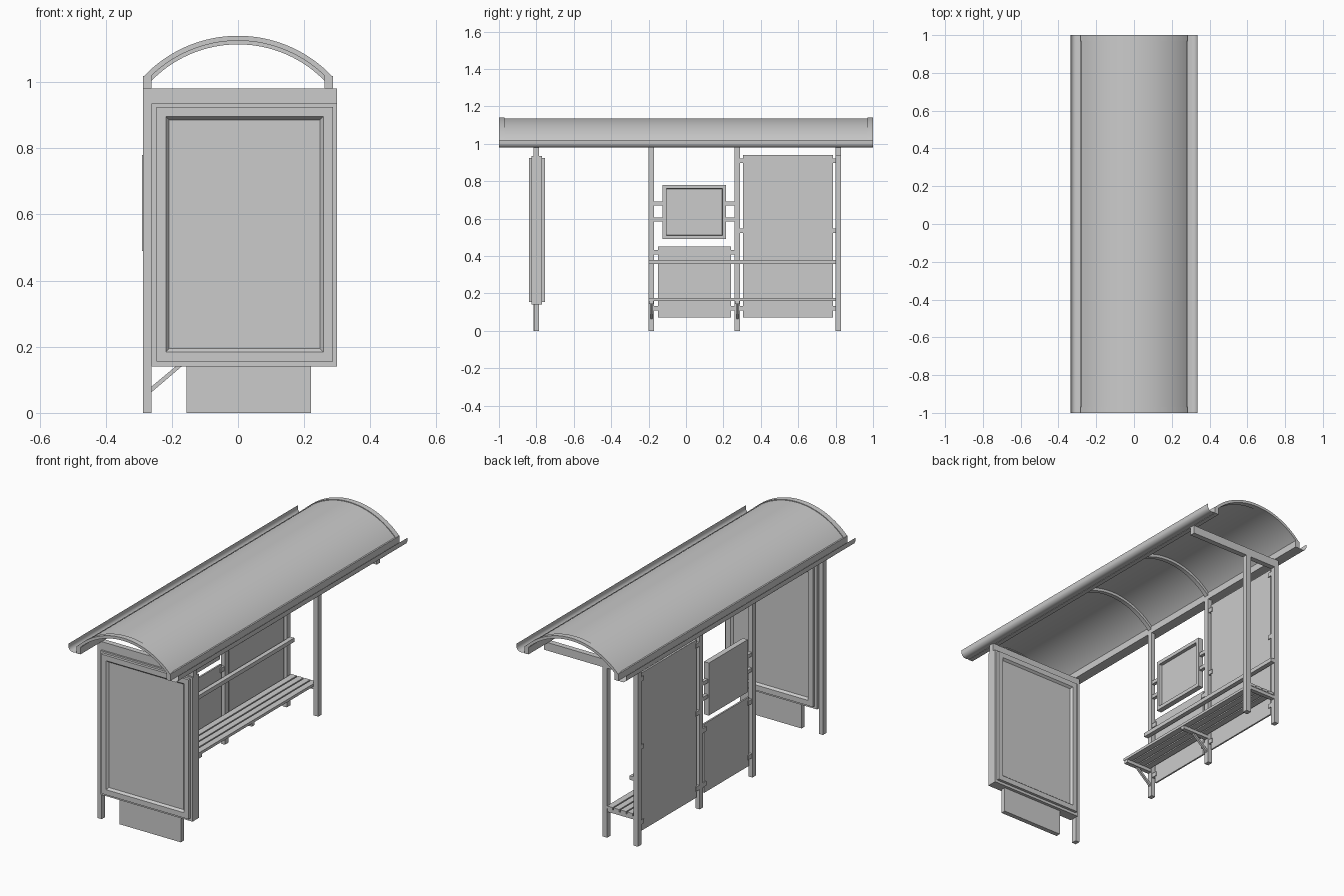
import bpy, bmesh, math
from mathutils import Vector

cube = bpy.data.objects.get("Cube")
if cube:
    bpy.data.objects.remove(cube, do_unlink=True)

grey = bpy.data.materials.new("light grey metal")
grey.use_nodes = True
grey.diffuse_color = (0.6, 0.6, 0.6, 1)
grey.node_tree.nodes["Principled BSDF"].inputs["Base Color"].default_value = (0.6, 0.6, 0.6, 1)


def finish(name, bm, smooth=False):
    mesh = bpy.data.meshes.new(name)
    bm.to_mesh(mesh)
    bm.free()
    mesh.materials.append(grey)
    obj = bpy.data.objects.new(name, mesh)
    bpy.context.collection.objects.link(obj)
    if smooth:
        bpy.ops.object.select_all(action="DESELECT")
        obj.select_set(True)
        bpy.context.view_layer.objects.active = obj
        bpy.ops.object.shade_smooth_by_angle(angle=math.radians(30))
    return obj


def add_box(bm, x, y, z):
    """Add a box given its (low, high) range on each axis."""
    verts = bmesh.ops.create_cube(bm, size=1)["verts"]
    for v in verts:
        v.co = [r[0] if c < 0 else r[1] for c, r in zip(v.co, (x, y, z))]
    return verts


def box(name, x, y, z):
    bm = bmesh.new()
    add_box(bm, x, y, z)
    return finish(name, bm)


def extrude_y(name, profile, y0, y1, closed=True, smooth=False):
    """Sweep an x-z profile along y, capped if closed."""
    bm = bmesh.new()
    a = [bm.verts.new((x, y0, z)) for x, z in profile]
    b = [bm.verts.new((x, y1, z)) for x, z in profile]
    n = len(profile)
    for i in range(n if closed else n - 1):
        j = (i + 1) % n
        bm.faces.new((a[i], a[j], b[j], b[i]))
    if closed:
        bm.faces.new(a[::-1])
        bm.faces.new(b)
        bmesh.ops.recalc_face_normals(bm, faces=bm.faces)
    return finish(name, bm, smooth)


def arch(name, outer, inner, y0, y1):
    """Curved strip following the roof arc between two radii."""
    centre, half, steps = 0.748, math.radians(47), 32
    angles = [half * (2 * i / steps - 1) for i in range(steps + 1)]
    ring = [(outer * math.sin(t), centre + outer * math.cos(t)) for t in angles]
    ring += [(inner * math.sin(t), centre + inner * math.cos(t)) for t in reversed(angles)]
    return extrude_y(name, ring, y0, y1, smooth=True)


def framed(name, x, y, z, axis, sides, margin, slope, depth):
    """Box whose faces along the given axis hold a bevelled recess."""
    bm = bmesh.new()
    add_box(bm, x, y, z)
    bm.normal_update()
    for f in [f for f in bm.faces if round(f.normal[axis]) in sides]:
        bmesh.ops.inset_region(bm, faces=[f], thickness=margin)
        bmesh.ops.inset_region(bm, faces=[f], thickness=slope, depth=-depth)
    return finish(name, bm)


WALL = (-0.287, -0.262)
FRONT_Y, END_Y = -0.80, 0.815
POSTS_Y = (-0.185, 0.275, END_Y)

# Roof: sheet, end rims and inner ribs
arch("roof_sheet", 0.388, 0.381, -0.99, 0.99)
for side, y in (("front", -0.985), ("back", 0.985)):
    arch("roof_rim_" + side, 0.392, 0.377, y - 0.015, y + 0.015)
for i, y in enumerate(POSTS_Y[:2]):
    arch("roof_rib_%d" % (i + 1), 0.381, 0.366, y - 0.012, y + 0.012)

# Long roof beams and open rain gutters
for side, s in (("left", 1), ("right", -1)):
    box("roof_beam_" + side, sorted((s * 0.262, s * 0.287)), (-1, 1), (0.98, 1.018))
    lip = [(s * 0.287, 0.982), (s * 0.305, 0.98)]
    for k in range(6):
        t = math.radians(16 * k)
        lip.append((s * (0.31 + 0.025 * math.sin(t)), 1.005 - 0.025 * math.cos(t)))
    lip.append((s * 0.335, 1.02))
    extrude_y("gutter_" + side, lip, -1, 1, closed=False, smooth=True)

# Posts and cross beams
for i, y in enumerate((FRONT_Y,) + POSTS_Y):
    box("wall_post_%d" % (i + 1), WALL, (y - 0.015, y + 0.015), (0, 0.98))
box("bench_post", (-0.10, -0.07), (END_Y - 0.015, END_Y + 0.015), (0, 0.935))
box("cross_beam_back", (-0.287, 0.287), (END_Y - 0.015, END_Y + 0.015), (0.935, 0.98))
box("cross_beam_front", (-0.287, 0.3), (FRONT_Y - 0.015, FRONT_Y + 0.015), (0.935, 0.98))

# Display case with a recess on both faces, and the skirt below it
box("display_case_body", (-0.262, 0.3), (-0.825, -0.77), (0.14, 0.935))
framed("display_case_frame", (-0.247, 0.287), (-0.84, -0.755), (0.155, 0.925),
       1, (-1, 1), 0.041, 0.014, 0.012)
box("display_skirt", (-0.155, 0.22), (-0.813, -0.787), (0, 0.14))

# Wall panels held by small clips
for name, y, top, clips in (("tall_panel", (0.305, 0.785), 0.94, (0.91, 0.535, 0.12)),
                            ("low_panel", (-0.15, 0.24), 0.45, (0.42, 0.12))):
    box(name, (-0.279, -0.270), y, (0.07, top))
    bm = bmesh.new()
    for z in clips:
        for edge, s in zip(y, (-1, 1)):
            add_box(bm, (-0.284, -0.265), sorted((edge + s * 0.022, edge - s * 0.012)),
                    (z - 0.012, z + 0.012))
    finish(name + "_clips", bm)

# Framed notice board and its brackets
framed("notice_board", (-0.29, -0.26), (-0.125, 0.215), (0.49, 0.78),
       0, (1,), 0.028, 0.002, 0.018)
bm = bmesh.new()
for z in (0.595, 0.68):
    for y in ((-0.172, -0.123), (0.213, 0.262)):
        add_box(bm, (-0.284, -0.265), y, (z - 0.01, z + 0.01))
finish("notice_board_brackets", bm)

# Bench slats, back rail, support arms and diagonal struts
for i in range(4):
    x = -0.255 + i * 0.041
    box("bench_slat_%d" % (i + 1), (x, x + 0.034), (-0.2, 0.83), (0.16, 0.175))
box("back_rail", (-0.262, -0.237), (-0.2, 0.83), (0.357, 0.379))
for i, y in enumerate(POSTS_Y):
    box("bench_arm_%d" % (i + 1), (-0.262, -0.1), (y - 0.012, y + 0.012), (0.142, 0.16))
    if y != END_Y:
        strut = [(-0.262, 0.062), (-0.262, 0.079), (-0.183, 0.145), (-0.165, 0.145)]
        extrude_y("bench_strut_%d" % (i + 1), strut, y - 0.006, y + 0.006)
